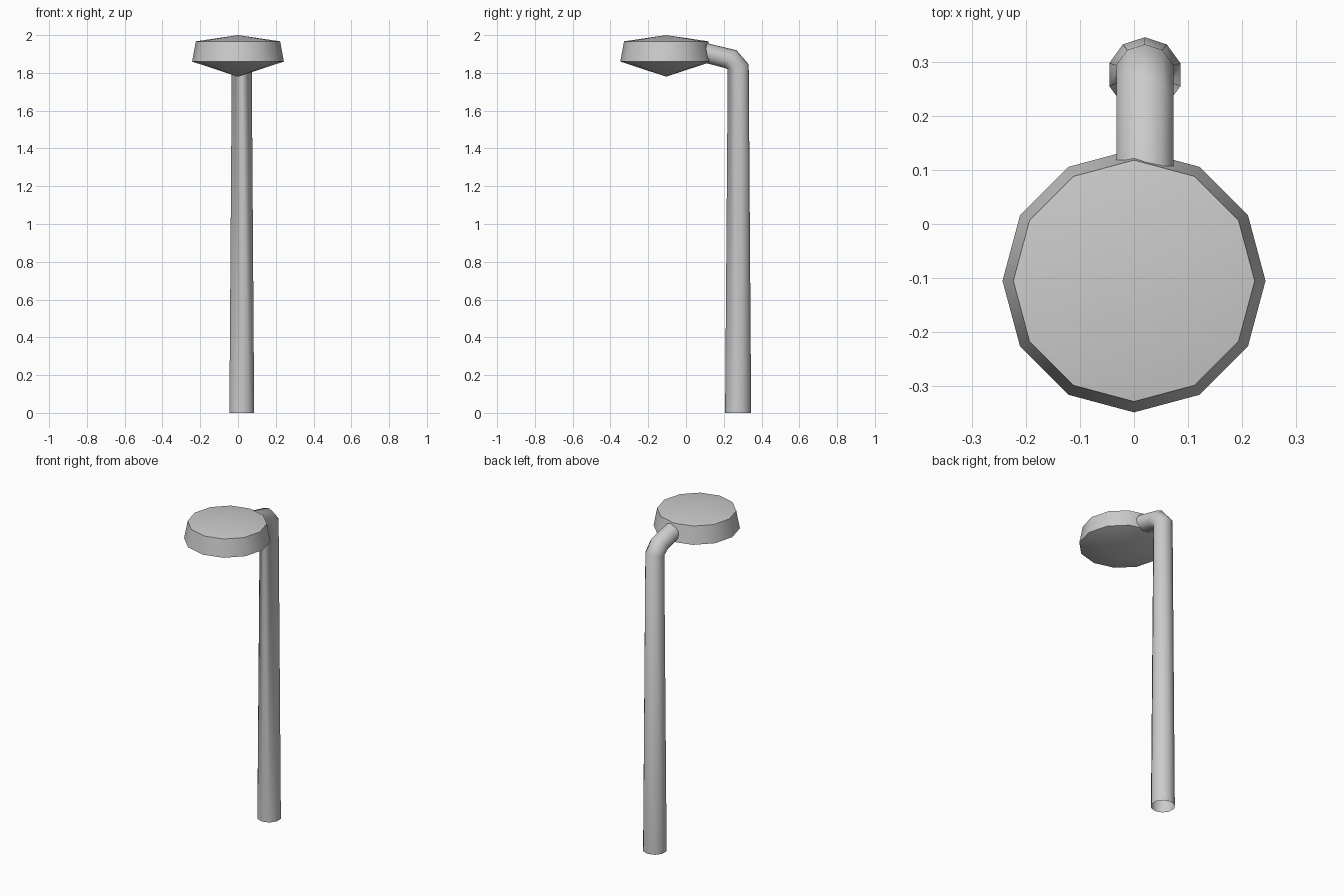
import bpy, bmesh
from math import cos, sin, tau, radians
from mathutils import Vector

if "Cube" in bpy.data.objects:
    bpy.data.objects.remove(bpy.data.objects["Cube"])


def finish(name, bm):
    bmesh.ops.recalc_face_normals(bm, faces=bm.faces)
    mesh = bpy.data.meshes.new(name)
    bm.to_mesh(mesh)
    bm.free()
    obj = bpy.data.objects.new(name, mesh)
    bpy.context.collection.objects.link(obj)
    bpy.ops.object.select_all(action='DESELECT')
    bpy.context.view_layer.objects.active = obj
    obj.select_set(True)
    bpy.ops.object.shade_smooth_by_angle(angle=radians(40))
    return obj


def bridge(bm, a, b):
    n = len(a)
    for i in range(n):
        j = (i + 1) % n
        bm.faces.new((a[i], a[j], b[j], b[i]))


# Bent pole: each ring is (inner y, z), (outer y, z), half-width, open foot
bm = bmesh.new()
SIDES = 10
rings = []
for inner, outer, r in [
    ((0.207, 0.0), (0.345, 0.0), 0.069),
    ((0.221, 1.82), (0.332, 1.845), 0.0555),
    ((0.198, 1.828), (0.267, 1.92), 0.0555),
    ((0.045, 1.868), (0.070, 1.967), 0.0555),
]:
    lo, hi = Vector((0.02, *inner)), Vector((0.02, *outer))
    mid, half = (lo + hi) / 2, (hi - lo) / 2
    # a vertex sits on the outermost line of the bend
    rings.append([bm.verts.new(mid + half * cos(tau * i / SIDES)
                               + Vector((r * sin(tau * i / SIDES), 0, 0)))
                  for i in range(SIDES)])
for a, b in zip(rings, rings[1:]):
    bridge(bm, a, b)
finish("lamp_pole", bm)

# Lamp head: twelve-sided drum with shallow cone lid and deeper cone underside
bm = bmesh.new()
SIDES, CY = 12, -0.105
low, high = [[bm.verts.new((r * cos(tau * i / SIDES), CY + r * sin(tau * i / SIDES), z))
              for i in range(SIDES)] for r, z in ((0.243, 1.86), (0.223, 1.967))]
bridge(bm, low, high)
for ring, z in ((low, 1.78), (high, 2.0)):
    tip = bm.verts.new((0, CY, z))
    for i in range(SIDES):
        bm.faces.new((ring[i], ring[(i + 1) % SIDES], tip))
finish("lamp_head", bm)
